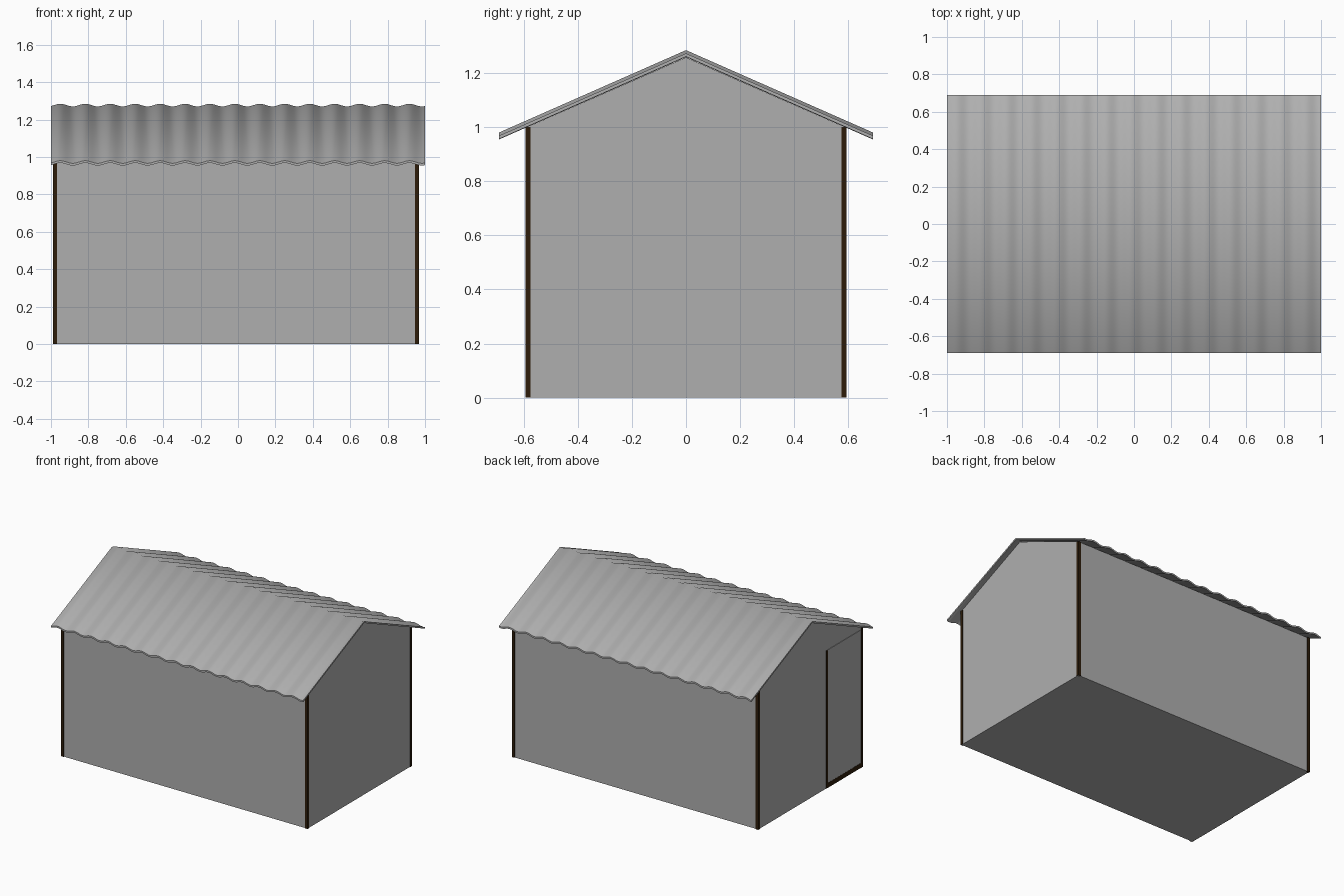
import bpy, bmesh, math

if "Cube" in bpy.data.objects:
    bpy.data.objects.remove(bpy.data.objects["Cube"])

X0, X1, Y = -0.985, 0.963, 0.588      # wall faces
EAVE, RIDGE = 0.999, 1.257            # wall heights
ROOF_Y, WAVES = 0.69, 15


def material(name, rgb):
    m = bpy.data.materials.new(name)
    m.diffuse_color = (*rgb, 1)
    m.use_nodes = True
    m.node_tree.nodes["Principled BSDF"].inputs["Base Color"].default_value = m.diffuse_color
    return m


brown = material("dark_wood", (0.026, 0.012, 0.003))
grey = material("mid_grey", (0.43, 0.43, 0.43))


def make_object(name, bm, mat=grey):
    bmesh.ops.recalc_face_normals(bm, faces=bm.faces)
    me = bpy.data.meshes.new(name)
    bm.to_mesh(me)
    bm.free()
    ob = bpy.data.objects.new(name, me)
    bpy.context.collection.objects.link(ob)
    me.materials.append(mat)
    return ob


def box(name, lo, hi, mat=grey):
    bm = bmesh.new()
    bmesh.ops.create_cube(bm, size=1)
    for v in bm.verts:
        v.co = [(a + b) / 2 + c * (b - a) for a, b, c in zip(lo, hi, v.co)]
    return make_object(name, bm, mat)


# walls and floor: gable profile extruded along x
bm = bmesh.new()
profile = [(-Y, 0), (Y, 0), (Y, EAVE), (0, RIDGE), (-Y, EAVE)]
face = bm.faces.new([bm.verts.new((X0, y, z)) for y, z in profile])
ext = bmesh.ops.extrude_face_region(bm, geom=[face], use_keep_orig=True)
moved = [g for g in ext["geom"] if isinstance(g, bmesh.types.BMVert)]
bmesh.ops.translate(bm, verts=moved, vec=(X1 - X0, 0, 0))
make_object("walls", bm)

# corner posts, slightly proud of the walls
for xn, xa, xb in (("left", X0 - 0.004, X0 + 0.017), ("right", X1 - 0.017, X1 + 0.004)):
    for yn, s in (("front", -1), ("back", 1)):
        ya, yb = sorted((s * (Y - 0.014), s * (Y + 0.005)))
        box(f"{yn}_{xn}_post", (xa, ya, 0), (xb, yb, EAVE), brown)

# door on the left end, with post and sill
box("door", (X0 - 0.003, -Y + 0.01, 0.02), (X0 + 0.01, -0.19, EAVE - 0.01))
box("door_post", (X0 - 0.004, -0.195, 0.001), (X0 + 0.012, -0.18, EAVE - 0.01), brown)
box("door_sill", (X0 - 0.004, -Y, 0.001), (X0 + 0.012, -0.18, 0.035), brown)

# corrugated roof: wavy sheet folded at the ridge
bm = bmesh.new()
n = WAVES * 12
rows = []
for i in range(n + 1):
    x = -1 + 2 * i / n
    w = 0.007 * math.cos((x + 0.95) * math.pi * WAVES)
    rows.append([bm.verts.new((x, y, z + w))
                 for y, z in ((-ROOF_Y, 0.973), (0, 1.277), (ROOF_Y, 0.973))])
for a, b in zip(rows, rows[1:]):
    for k in range(2):
        bm.faces.new((a[k], b[k], b[k + 1], a[k + 1]))
# thickness: offset copy straight down, joined along the rim
ext = bmesh.ops.extrude_face_region(bm, geom=bm.faces[:], use_keep_orig=True)
low = [g for g in ext["geom"] if isinstance(g, bmesh.types.BMVert)]
bmesh.ops.translate(bm, verts=low, vec=(0, 0, -0.012))
roof = make_object("roof", bm)
bpy.context.view_layer.objects.active = roof
roof.select_set(True)
# smooth over the ridge, sharp at the rim
bpy.ops.object.shade_smooth_by_angle(angle=math.radians(55))
